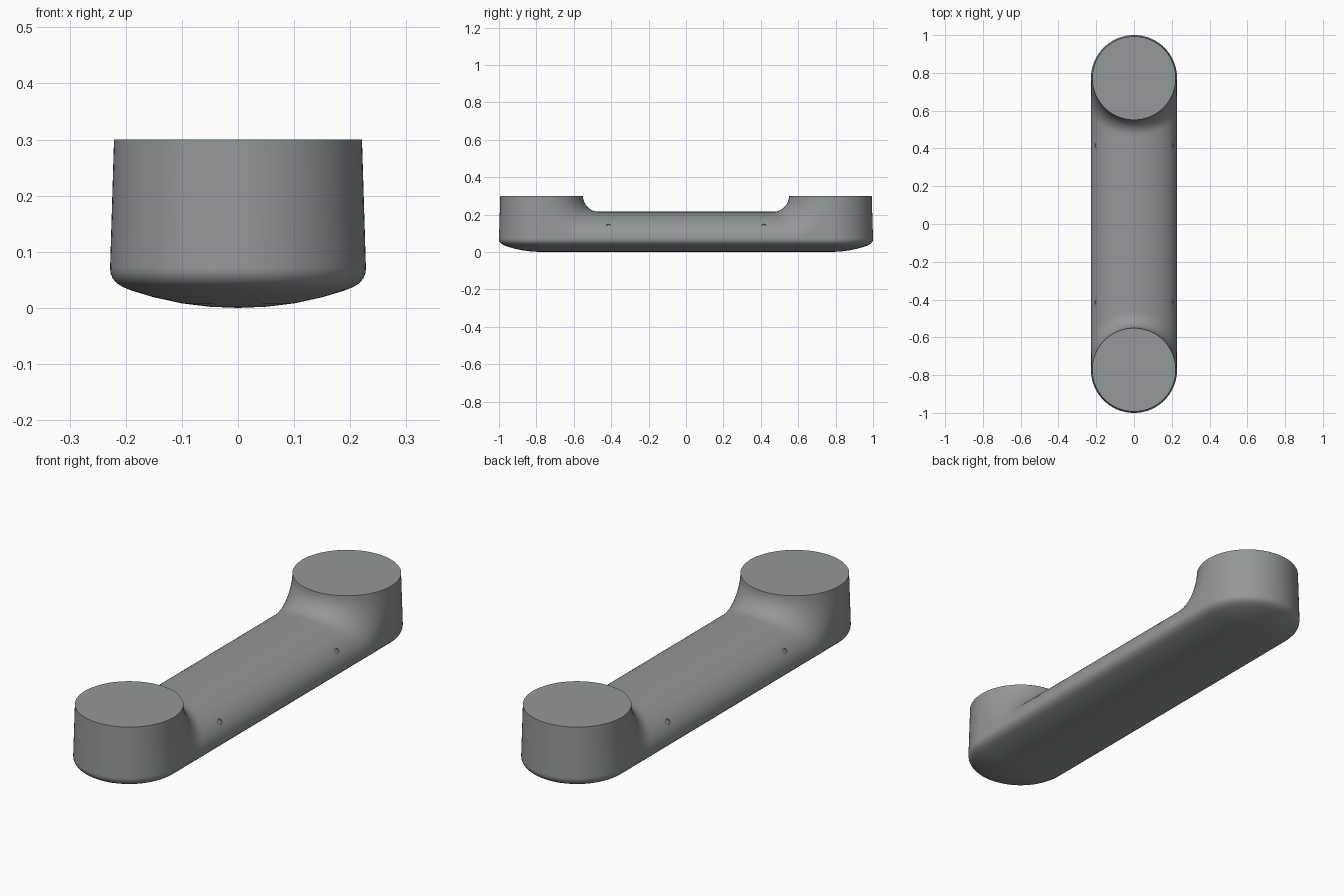
import bpy, bmesh
from math import sin, cos, pi, sqrt
from mathutils import Vector

if "Cube" in bpy.data.objects:
    bpy.data.objects.remove(bpy.data.objects["Cube"])

YC = 0.772                       # centre of each round end
R_LOW, R_TOP = 0.228, 0.221      # tapered wall radii
Z_LOW, Z_BAR, Z_TOP = 0.07, 0.215, 0.3
R_FIL = 0.306                    # outer radius of the fillet around each end
N, M = 24, 12
BOTTOM = [(0, 0), (.05, .002), (.1, .008), (.15, .019), (.19, .031), (.205, .037),
          (.216, .044), (.223, .052), (.227, .061), (R_LOW, Z_LOW)]

bm = bmesh.new()


def grid(rows):
    """Skin rows of points, mirrored into all four quarters."""
    for sx in (1, -1):
        for sy in (1, -1):
            vs = [[bm.verts.new((x * sx, y * sy, z)) for x, y, z in r] for r in rows]
            for a, b in zip(vs, vs[1:]):
                for i in range(len(a) - 1):
                    bm.faces.new((a[i], a[i + 1], b[i + 1], b[i]))


def fillet_curve(t):
    """Sweep from the bar's arched top up to the rim of the end."""
    x1, z1 = R_LOW * sin(t), Z_LOW + (Z_BAR - Z_LOW) * cos(t)
    y1, y2 = YC - sqrt(R_FIL ** 2 - x1 ** 2), YC - R_TOP * cos(t)
    pts = []
    for k in range(M + 1):
        u = k / M * pi / 2
        f = 1 - cos(u)
        pts.append(((R_LOW + (R_TOP - R_LOW) * f) * sin(t),
                    y1 + (y2 - y1) * sin(u), z1 + (Z_TOP - z1) * f))
    return pts


angles = [i / N * pi / 2 for i in range(N + 1)]
fillets = [fillet_curve(t) for t in angles]
side = fillets[-1]
y_side = side[0][1]

# Arched bar and fillets
grid([[(c[0][0], y, c[0][2]) for y in (0, .39, .44)] + [c[0]] for c in fillets])
grid(fillets)
# Flat side wall, then round outer wall
grid([[p, (p[0], YC, p[2])] for p in side])
grid([[(p[0] * cos(a), YC + p[0] * sin(a), p[2]) for a in angles] for p in side])
# Bowed underside
grid([[(d, y, z) for y in (0, .39, .44, y_side, YC)] +
      [(d * cos(a), YC + d * sin(a), z) for a in angles[1:]] for d, z in BOTTOM])
# Flat round pads
grid([[(0, YC, Z_TOP)] * (2 * N + 1),
      [(R_TOP * sin(i / N * pi / 2), YC - R_TOP * cos(i / N * pi / 2), Z_TOP)
       for i in range(2 * N + 1)]])

bmesh.ops.remove_doubles(bm, verts=bm.verts, dist=1e-5)
bmesh.ops.recalc_face_normals(bm, faces=bm.faces)
mesh = bpy.data.meshes.new("handle_body")
bm.to_mesh(mesh)
bm.free()
body = bpy.data.objects.new("handle_body", mesh)
bpy.context.collection.objects.link(body)

# Dark grey finish
grey = bpy.data.materials.new("dark_grey")
grey.diffuse_color = (0.29, 0.315, 0.315, 1)
grey.use_nodes = True
grey.node_tree.nodes["Principled BSDF"].inputs["Base Color"].default_value = grey.diffuse_color
mesh.materials.append(grey)

# Four small shallow pin holes
cutters = []
for sx in (1, -1):
    for sy in (1, -1):
        n = Vector((0.76 * sx, 0, 0.65))
        spot = Vector((0.2 * sx, 0.415 * sy, 0.14))
        bpy.ops.mesh.primitive_cylinder_add(
            vertices=20, radius=0.012, depth=0.04, location=spot + n * 0.015,
            rotation=n.to_track_quat('Z', 'Y').to_euler())
        cut = bpy.context.object
        cut.name = "pin_hole_cutter"
        cut.hide_render = True
        cut.data.materials.append(grey)
        cutters.append(cut)
        mod = body.modifiers.new("pin_hole", 'BOOLEAN')
        mod.operation, mod.solver, mod.object = 'DIFFERENCE', 'EXACT', cut

bpy.ops.object.select_all(action='DESELECT')
body.select_set(True)
bpy.context.view_layer.objects.active = body
for mod in list(body.modifiers):
    bpy.ops.object.modifier_apply(modifier=mod.name)
for cut in cutters:
    bpy.data.objects.remove(cut)
bpy.ops.object.shade_smooth_by_angle(angle=0.6)
